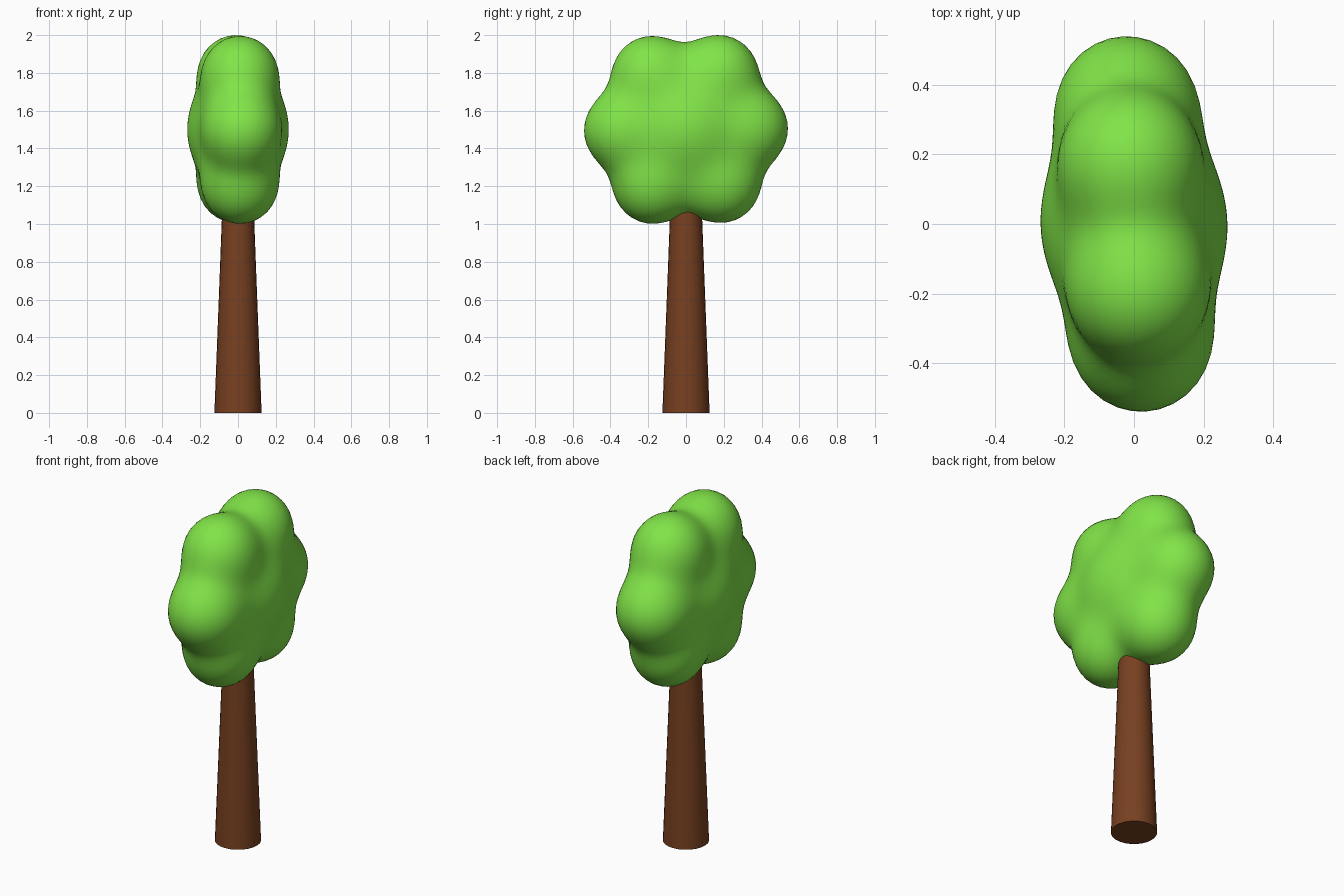
import bpy, math
from mathutils import Vector, Matrix

if "Cube" in bpy.data.objects:
    bpy.data.objects.remove(bpy.data.objects["Cube"])


def paint(obj, name, color):
    mat = bpy.data.materials.new(name)
    mat.diffuse_color = (*color, 1)
    mat.use_nodes = True
    mat.node_tree.nodes["Principled BSDF"].inputs["Base Color"].default_value = mat.diffuse_color
    obj.data.materials.append(mat)


# Tapered trunk, running up into the crown
bpy.ops.mesh.primitive_cone_add(vertices=24, radius1=0.125, radius2=0.077,
                                depth=1.25, location=(0, 0, 0.625))
trunk = bpy.context.object
trunk.name = "trunk"
bpy.ops.object.shade_smooth_by_angle(angle=math.radians(40))
paint(trunk, "bark", (0.185, 0.052, 0.015))

# Crown: six lobes in a flat ring melted into one central ball
lobes = [(Vector((0, 0, 0)), 0.25)]
for side in (-1, 1):
    for y, z in ((0.35, 0), (0.187, 0.306), (0.19, -0.305)):
        lobes.append((Vector((0, side * y, z)), 0.184))
BLEND = 0.078


def field(p):
    """Smooth union distance of all lobes."""
    return -BLEND * math.log(sum(math.exp(-((p - c).length - r) / BLEND)
                                 for c, r in lobes))


bpy.ops.mesh.primitive_ico_sphere_add(subdivisions=5, radius=1)
crown = bpy.context.object
crown.name = "crown"
for v in crown.data.vertices:
    ray = v.co.normalized()
    near, far = 0.1, 0.8
    for _ in range(14):
        mid = (near + far) / 2
        if field(ray * mid) < 0:
            near = mid
        else:
            far = mid
    v.co = ray * near
# Slight turn about the trunk, then lift into place
crown.data.transform(Matrix.Translation((0, 0, 1.5)) @ Matrix.Rotation(math.radians(3.5), 4, 'Z')
                     @ Matrix.Rotation(math.radians(0.8), 4, 'X'))
bpy.ops.object.shade_smooth()
paint(crown, "leaves", (0.22, 0.78, 0.065))
